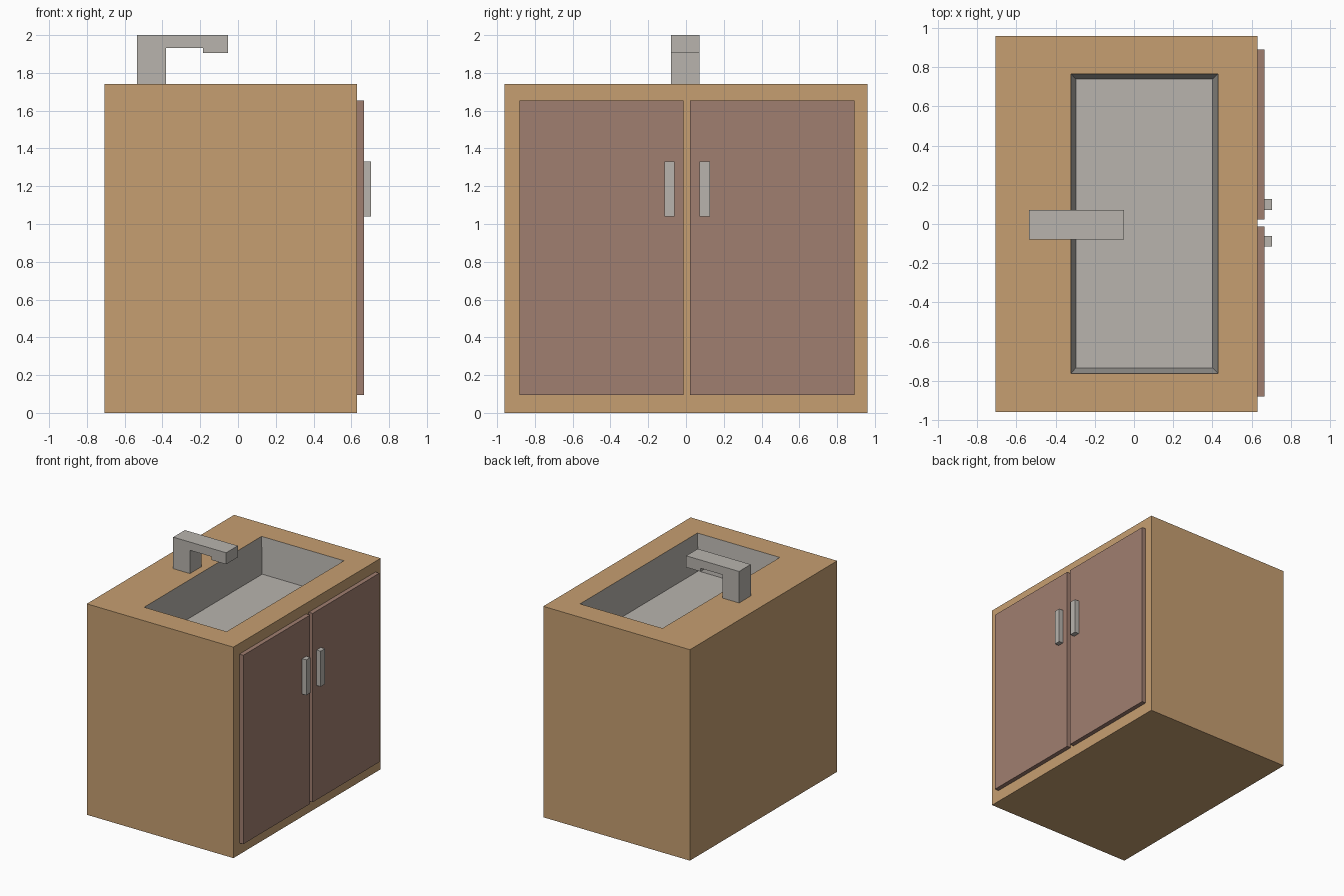
import bpy, bmesh

if "Cube" in bpy.data.objects:
    bpy.data.objects.remove(bpy.data.objects["Cube"])


def material(name, hex_colour):
    def lin(c):
        return c / 12.92 if c <= 0.04045 else ((c + 0.055) / 1.055) ** 2.4
    m = bpy.data.materials.new(name)
    rgb = [lin(int(hex_colour[i:i + 2], 16) / 255) for i in (0, 2, 4)]
    m.diffuse_color = (*rgb, 1)
    m.use_nodes = True
    m.node_tree.nodes["Principled BSDF"].inputs["Base Color"].default_value = m.diffuse_color
    return m


wood = material("light wood", "C69F71")
door_wood = material("reddish brown door", "A07E70")
metal = material("grey metal", "B8B4AE")


def finish(name, bm, *mats):
    bmesh.ops.recalc_face_normals(bm, faces=bm.faces)
    me = bpy.data.meshes.new(name)
    bm.to_mesh(me)
    bm.free()
    for m in mats:
        me.materials.append(m)
    ob = bpy.data.objects.new(name, me)
    bpy.context.collection.objects.link(ob)
    return ob


def box(name, x, y, z, mat):
    bm = bmesh.new()
    bmesh.ops.create_cube(bm, size=1)
    for v in bm.verts:
        for i, (a, b) in enumerate((x, y, z)):
            v.co[i] = a if v.co[i] < 0 else b
    return finish(name, bm, mat)


# cabinet with sunken basin: stacked rectangular rings, capped at both ends
bm = bmesh.new()
rings = []
for x0, x1, y0, y1, z in ((-0.708, 0.63, -0.96, 0.96, 0),
                          (-0.708, 0.63, -0.96, 0.96, 1.74),
                          (-0.322, 0.43, -0.763, 0.767, 1.74),
                          (-0.297, 0.402, -0.735, 0.74, 1.445)):
    rings.append([bm.verts.new(p) for p in
                  ((x0, y0, z), (x1, y0, z), (x1, y1, z), (x0, y1, z))])
bm.faces.new(rings[0])
for k in range(3):
    a, b = rings[k], rings[k + 1]
    for i in range(4):
        j = (i + 1) % 4
        f = bm.faces.new((a[i], a[j], b[j], b[i]))
        f.material_index = 1 if k == 2 else 0
bm.faces.new(rings[3]).material_index = 1
finish("cabinet_with_basin", bm, wood, metal)

# doors and handles
for side, door_y, handle_y in (("left", (-0.882, -0.012), (-0.115, -0.062)),
                               ("right", (0.022, 0.892), (0.072, 0.128))):
    box(side + "_door", (0.628, 0.666), door_y, (0.095, 1.653), door_wood)
    box(side + "_handle", (0.664, 0.704), handle_y, (1.04, 1.332), metal)

# faucet: side profile extruded across y
bm = bmesh.new()
profile = ((-0.535, 1.74), (-0.382, 1.74), (-0.382, 1.932), (-0.185, 1.932),
           (-0.185, 1.905), (-0.052, 1.905), (-0.052, 2.0), (-0.535, 2.0))
face = bm.faces.new([bm.verts.new((x, -0.08, z)) for x, z in profile])
ext = bmesh.ops.extrude_face_region(bm, geom=[face])
for g in ext["geom"]:
    if isinstance(g, bmesh.types.BMVert):
        g.co.y = 0.072
# the region extrude drops the starting face in some cases: make sure both ends are closed
bmesh.ops.holes_fill(bm, edges=[e for e in bm.edges if e.is_boundary], sides=0)
finish("faucet", bm, metal)
